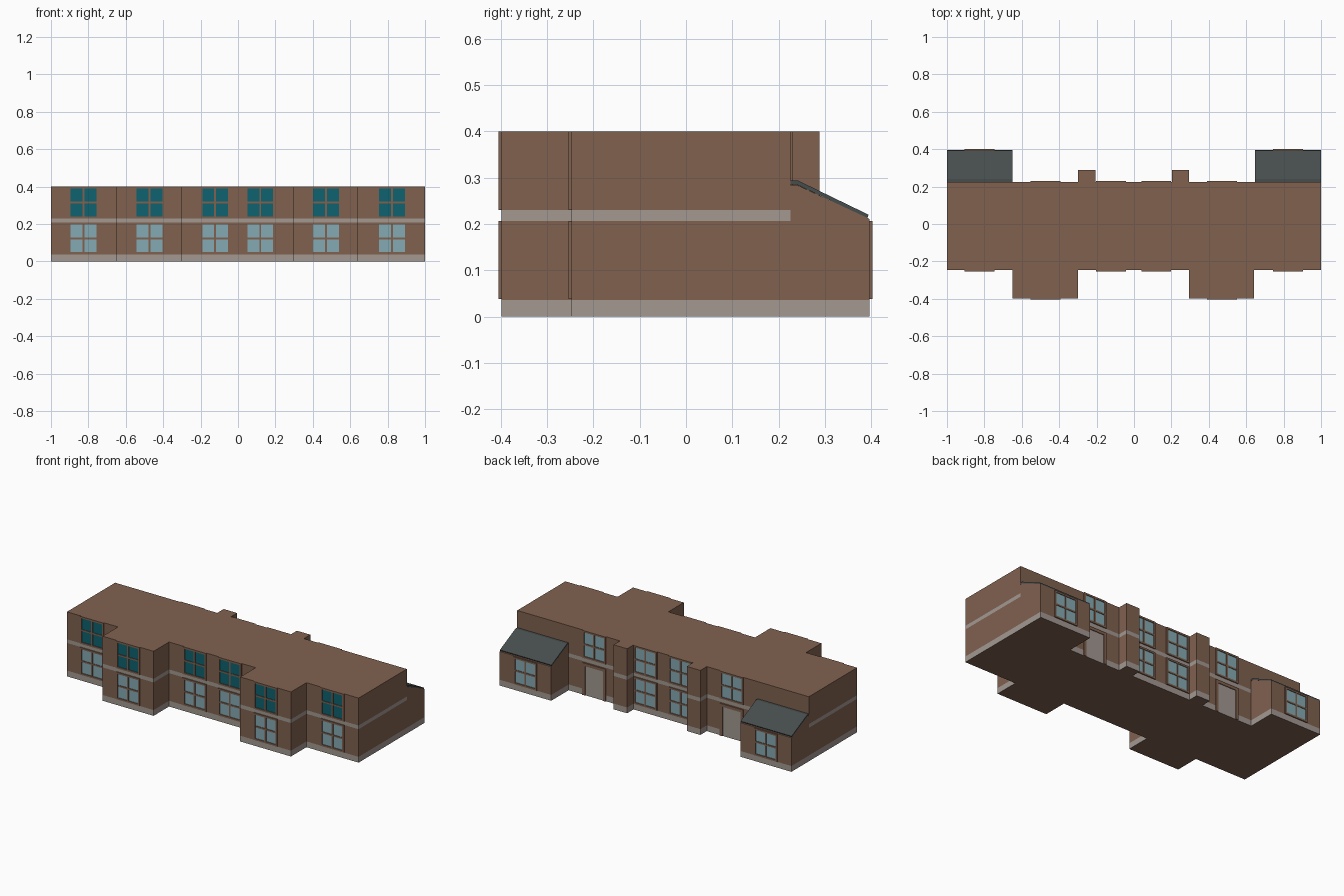
import bpy, bmesh
from mathutils import Matrix, Vector

if "Cube" in bpy.data.objects:
    bpy.data.objects.remove(bpy.data.objects["Cube"])


def material(name, r, g, b):
    lin = lambda c: ((c / 255 + 0.055) / 1.055) ** 2.4
    m = bpy.data.materials.new(name)
    m.diffuse_color = (lin(r), lin(g), lin(b), 1)
    m.use_nodes = True
    m.node_tree.nodes["Principled BSDF"].inputs["Base Color"].default_value = m.diffuse_color
    return m


BRICK = material("brown brick", 128, 97, 79)
STONE = material("pale stone", 163, 152, 145)
DARK_GLASS = material("dark teal glass", 13, 98, 110)
PALE_GLASS = material("pale blue glass", 133, 170, 178)
SLATE = material("slate roof", 70, 77, 77)

BASE, BAND_LO, BAND_HI, TOP = 0.036, 0.207, 0.23, 0.4
FRONT, BAY, BACK, PIER, WING = -0.247, -0.398, 0.225, 0.288, 0.396


def finish(bm, name, mats):
    bmesh.ops.recalc_face_normals(bm, faces=bm.faces)
    me = bpy.data.meshes.new(name)
    bm.to_mesh(me)
    bm.free()
    for m in mats:
        me.materials.append(m)
    ob = bpy.data.objects.new(name, me)
    bpy.context.collection.objects.link(ob)
    return ob


def extrude(points, direction):
    """Closed prism from a flat outline."""
    bm = bmesh.new()
    f = bm.faces.new([bm.verts.new(p) for p in points])
    r = bmesh.ops.extrude_face_region(bm, geom=[f], use_keep_orig=True)
    verts = [v for v in r["geom"] if isinstance(v, bmesh.types.BMVert)]
    bmesh.ops.translate(bm, vec=direction, verts=verts)
    return bm


def stone_bands(bm, bands):
    """Cut the walls at the band heights and colour the stone courses."""
    for z in {z for b in bands for z in b if z > 0}:
        bmesh.ops.bisect_plane(bm, geom=bm.verts[:] + bm.edges[:] + bm.faces[:],
                               plane_co=(0, 0, z), plane_no=(0, 0, 1))
    bm.normal_update()
    for f in bm.faces:
        z = f.calc_center_median().z
        if abs(f.normal.z) < 0.1 and any(a < z < b for a, b in bands):
            f.material_index = 1


def box(bm, x0, x1, y0, y1, z0, z1, mat=0):
    size = Vector((x1 - x0, y1 - y0, z1 - z0))
    mid = Vector((x0 + x1, y0 + y1, z0 + z1)) / 2
    r = bmesh.ops.create_cube(bm, size=1, matrix=Matrix.Translation(mid) @ Matrix.Diagonal((*size, 1)))
    for f in {f for v in r["verts"] for f in v.link_faces}:
        f.material_index = mat


def opening(name, x, wall, out, z0, z1, panel, door=False):
    """Raised frame with recessed panes; out is -1 at the front, 1 at the back."""
    bm = bmesh.new()
    h, w = 0.08, 0.011
    if door:
        w = 0.018

    def plate(xa, xb, za, zb, depth, mat=0):
        y0, y1 = sorted((wall - out * 0.002, wall + out * depth))
        box(bm, xa, xb, y0, y1, za, zb, mat)

    plate(x - h, x - h + w, z0, z1, 0.006)
    plate(x + h - w, x + h, z0, z1, 0.006)
    plate(x - h + w, x + h - w, z1 - w, z1, 0.006)
    if not door:
        zm = (z0 + z1) / 2
        plate(x - h + w, x + h - w, z0, z0 + w, 0.006)
        plate(x - 0.005, x + 0.005, z0 + w, z1 - w, 0.005)
        plate(x - h + w, x + h - w, zm - 0.005, zm + 0.005, 0.005)
    plate(x - h + w, x + h - w, z0 + (0 if door else w), z1 - w, 0.0015, 1)
    finish(bm, name, [BRICK, panel])


# main block: footprint with two front bays and two rear piers
plan = [(-1, FRONT), (-0.65, FRONT), (-0.65, BAY), (-0.3, BAY), (-0.3, FRONT),
        (0.294, FRONT), (0.294, BAY), (0.642, BAY), (0.642, FRONT), (1, FRONT),
        (1, BACK), (0.295, BACK), (0.295, PIER), (0.202, PIER), (0.202, BACK),
        (-0.207, BACK), (-0.207, PIER), (-0.3, PIER), (-0.3, BACK), (-1, BACK)]
bm = extrude([(x, y, 0) for x, y in plan], (0, 0, TOP))
stone_bands(bm, [(0, BASE), (BAND_LO, BAND_HI)])
finish(bm, "main_building", [BRICK, STONE])

# rear wings with lean-to slate roofs
for side, x0, x1 in (("left", -1, -0.65), ("right", 0.647, 1)):
    wall = [(BACK, 0), (WING, 0), (WING, 0.211), (0.24, 0.284), (BACK, 0.284)]
    bm = extrude([(x0, y, z) for y, z in wall], (x1 - x0, 0, 0))
    stone_bands(bm, [(0, BASE)])
    finish(bm, side + "_rear_wing", [BRICK, STONE])
    roof = [(BACK, 0.285), (0.239, 0.285), (0.391, 0.213),
            (0.394, 0.220), (0.241, 0.294), (BACK, 0.294)]
    bm = extrude([(x0, y, z) for y, z in roof], (x1 - x0, 0, 0))
    finish(bm, side + "_wing_roof", [SLATE])

# windows and doors, by column
LOW, HIGH = (0.038, BAND_LO), (BAND_HI, TOP)
for i, x in enumerate((-0.826, -0.473, -0.122, 0.119, 0.47, 0.823)):
    n = str(i + 1)
    front = BAY if i in (1, 4) else FRONT
    opening("front_lower_window_" + n, x, front, -1, *LOW, PALE_GLASS)
    opening("front_upper_window_" + n, x, front, -1, *HIGH, DARK_GLASS)
    if i in (0, 5):
        opening("wing_window_" + n, x, WING, 1, *LOW, PALE_GLASS)
        continue
    opening("rear_upper_window_" + n, x, BACK, 1, *HIGH, PALE_GLASS)
    if i in (1, 4):
        opening("rear_door_" + n, x, BACK, 1, 0, 0.2, STONE, door=True)
    else:
        opening("rear_lower_window_" + n, x, BACK, 1, *LOW, PALE_GLASS)
